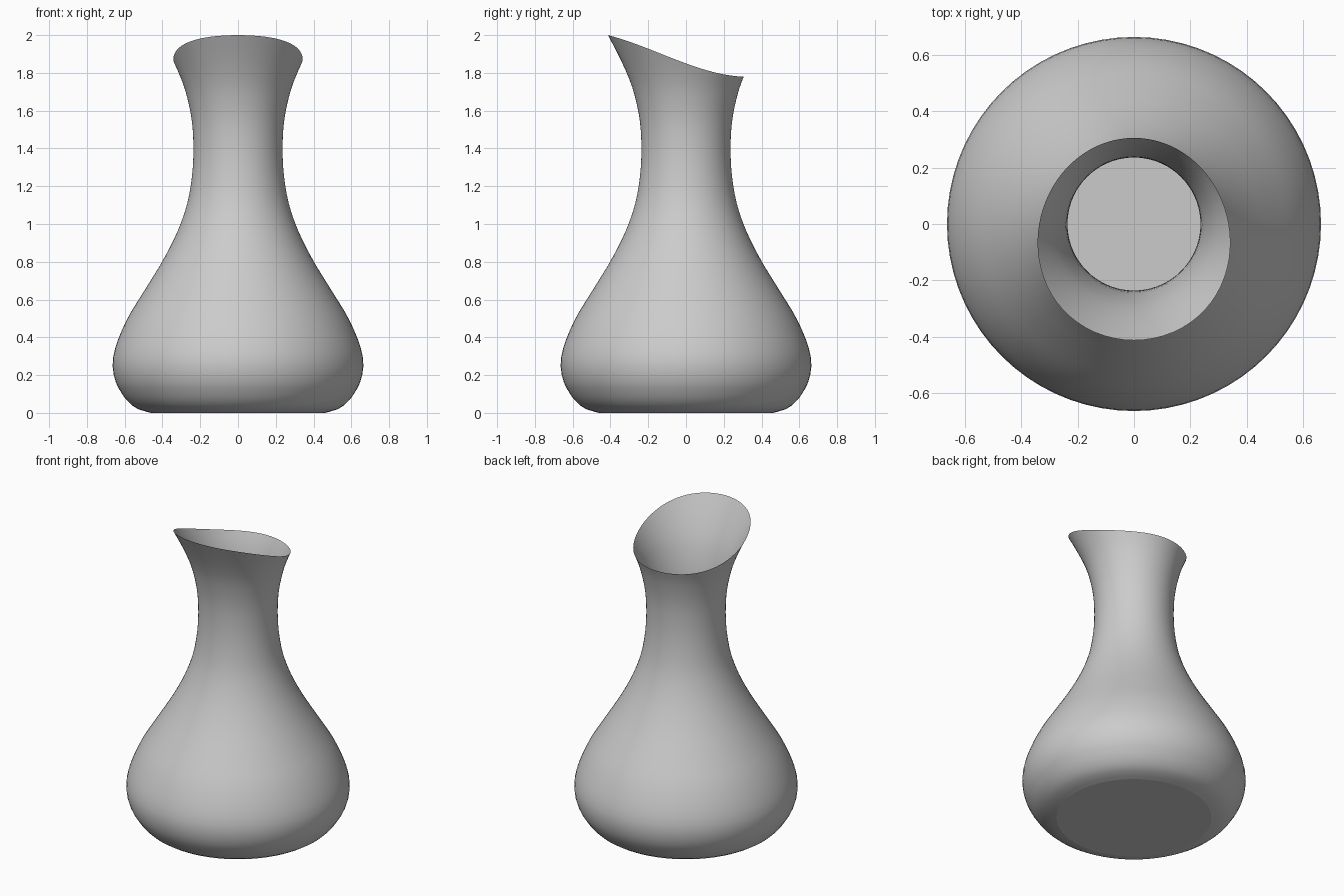
import bpy, bmesh, math

if "Cube" in bpy.data.objects:
    bpy.data.objects.remove(bpy.data.objects["Cube"])

SEGMENTS = 72
NECK = 1.35  # height above which rows lean to meet the slanted lip

# Silhouette: (height, radius)
PROFILE = [(0.0, 0.46), (0.02, 0.53), (0.06, 0.582), (0.1, 0.613), (0.16, 0.646),
           (0.25, 0.664), (0.35, 0.648), (0.5, 0.585), (0.65, 0.494), (0.8, 0.402),
           (0.95, 0.325), (1.1, 0.271), (1.25, 0.244), (1.4, 0.236), (1.55, 0.245),
           (1.7, 0.277), (1.8, 0.314), (1.9, 0.361), (2.0, 0.413)]


def radius(z):
    """Smooth interpolation of the silhouette."""
    n = len(PROFILE)
    i = 0
    while i < n - 2 and z > PROFILE[i + 1][0]:
        i += 1

    def slope(k):
        a, b = PROFILE[max(k - 1, 0)], PROFILE[min(k + 1, n - 1)]
        return (b[1] - a[1]) / (b[0] - a[0])
    (z0, r0), (z1, r1) = PROFILE[i], PROFILE[i + 1]
    h = z1 - z0
    t = (z - z0) / h
    return (r0 * (2 * t**3 - 3 * t**2 + 1) + h * slope(i) * (t**3 - 2 * t**2 + t)
            + r1 * (3 * t**2 - 2 * t**3) + h * slope(i + 1) * (t**3 - t**2))


def lip_height(angle):
    """Height where the wall meets the wavy slanted cut."""
    z = 1.88
    for _ in range(40):
        y = radius(z) * math.sin(angle)
        target = 1.85 - 0.364 * y + 0.2515 * y**2 + 0.617 * y**3
        z = min(2.0, 0.5 * z + 0.5 * target)
    return z


# Row heights: fine near the base, even along the body and neck
lower = [0, 0.007, 0.02, 0.04, 0.06, 0.08, 0.1, 0.13, 0.16, 0.2]
body = lower + [0.2 + (NECK - 0.2) * k / 24 for k in range(1, 25)]
neck_rows = 14

# Single-walled carafe, turned around z
bm = bmesh.new()
columns = []
for s in range(SEGMENTS):
    a = 2 * math.pi * s / SEGMENTS
    top = lip_height(a)
    heights = body + [NECK + (top - NECK) * k / neck_rows for k in range(1, neck_rows + 1)]
    columns.append([bm.verts.new((radius(z) * math.cos(a), radius(z) * math.sin(a), z))
                    for z in heights])
for s in range(SEGMENTS):
    c, d = columns[s], columns[(s + 1) % SEGMENTS]
    for k in range(len(c) - 1):
        bm.faces.new((c[k], d[k], d[k + 1], c[k + 1])).smooth = True

# Flat base
bm.faces.new([c[0] for c in reversed(columns)])

mesh = bpy.data.meshes.new("carafe")
bm.to_mesh(mesh)
bm.free()
carafe = bpy.data.objects.new("carafe", mesh)
bpy.context.collection.objects.link(carafe)
